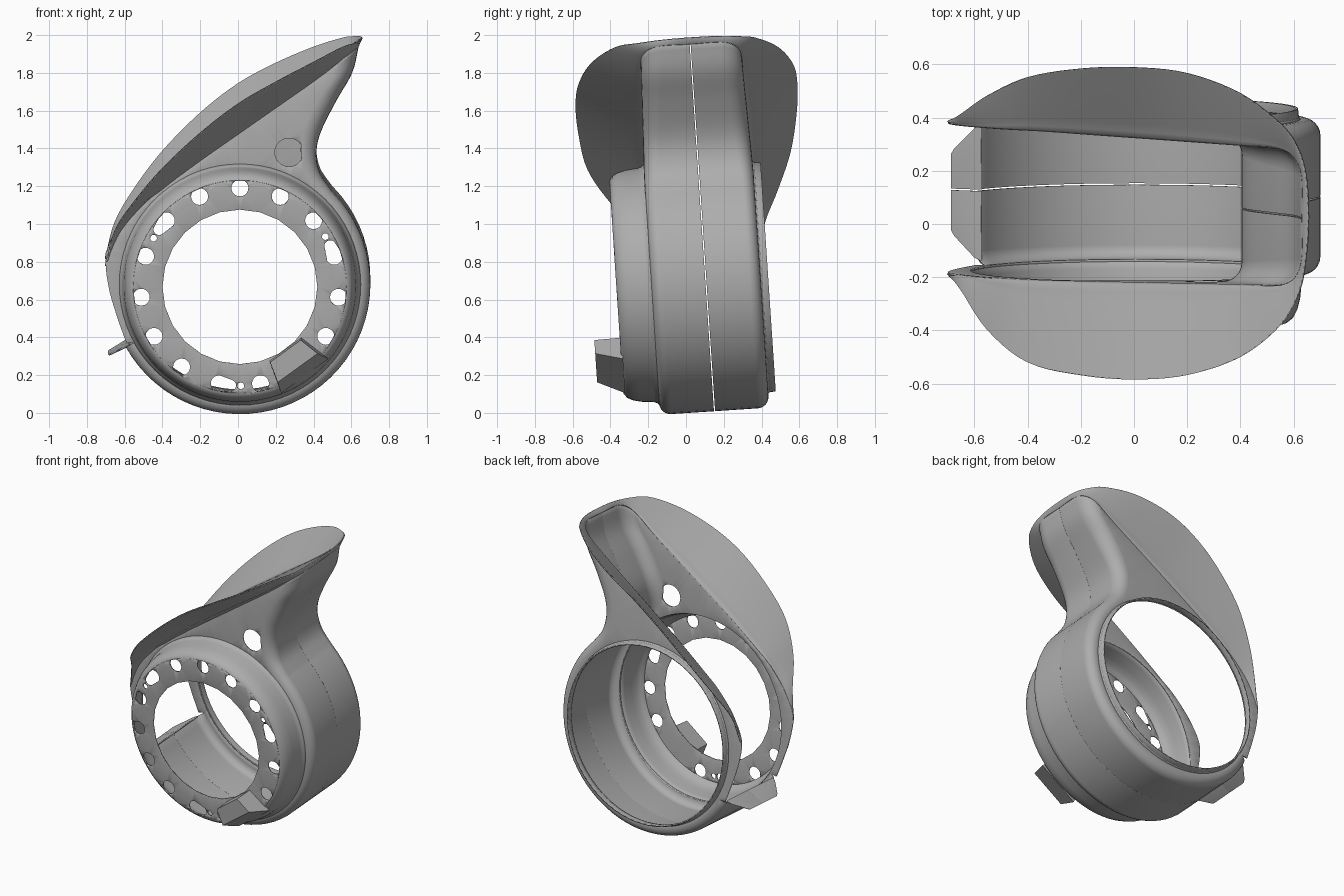
import bpy, bmesh
from math import sin, cos, radians, pi
from mathutils import Vector, Matrix
from mathutils.geometry import delaunay_2d_cdt

if "Cube" in bpy.data.objects:
    bpy.data.objects.remove(bpy.data.objects["Cube"])

grey = bpy.data.materials.new("plain grey")
grey.use_nodes = True
grey.diffuse_color = (0.42, 0.42, 0.42, 1)
grey.node_tree.nodes["Principled BSDF"].inputs["Base Color"].default_value = (0.42, 0.42, 0.42, 1)

# Shared dimensions: the body axis runs along y and leans slightly
CX, CZ, RADIUS = 0.01, 0.692, 0.686
FRONT, SEAM, BACK, GAP = -0.2, 0.085, 0.37, 0.003
LEAN = Matrix.Translation((0, 0, 1)) @ Matrix.Rotation(radians(3.8), 4, 'X') @ Matrix.Translation((0, 0, -1))


def finish(bm, name, thickness=0.01):
    bmesh.ops.remove_doubles(bm, verts=bm.verts, dist=0.0005)
    bmesh.ops.recalc_face_normals(bm, faces=bm.faces)
    bm.transform(LEAN)
    mesh = bpy.data.meshes.new(name)
    bm.to_mesh(mesh)
    bm.free()
    ob = bpy.data.objects.new(name, mesh)
    bpy.context.collection.objects.link(ob)
    mesh.materials.append(grey)
    bpy.ops.object.select_all(action='DESELECT')
    ob.select_set(True)
    bpy.context.view_layer.objects.active = ob
    bpy.ops.object.shade_smooth_by_angle(angle=radians(35))
    if thickness:
        mod = ob.modifiers.new("thickness", 'SOLIDIFY')
        mod.thickness = thickness
        mod.offset = 0
        flat = ob.modifiers.new("flat walls", 'WEIGHTED_NORMAL')
        flat.keep_sharp = True


def smooth(points, steps=5):
    """Catmull-Rom curve through the points."""
    p = [Vector(q) for q in points]
    p = [2 * p[0] - p[1]] + p + [2 * p[-1] - p[-2]]
    out = []
    for a, b, c, d in zip(p, p[1:], p[2:], p[3:]):
        for i in range(steps):
            t = i / steps
            out.append(0.5 * (2 * b + (c - a) * t + (2 * a - 5 * b + 4 * c - d) * t ** 2
                              + (3 * b - a - 3 * c + d) * t ** 3))
    return out + [p[-2]]


def loft(bm, rows, closed=False):
    """Quad skin over rows of points."""
    grid = [[bm.verts.new(p) for p in row] for row in rows]
    if closed:
        grid.append(grid[0])
    for r, s in zip(grid, grid[1:]):
        for i in range(len(r) - 1):
            bm.faces.new((r[i], r[i + 1], s[i + 1], s[i]))


def inside(p, loop):
    """Even-odd test of a point against a closed loop."""
    hit = False
    for i in range(len(loop)):
        a, b = loop[i - 1], loop[i]
        if (a[1] > p.y) != (b[1] > p.y) and p.x < a[0] + (b[0] - a[0]) * (p.y - a[1]) / (b[1] - a[1]):
            hit = not hit
    return hit


def fill(bm, loops, v):
    """Flat sheet at depth v; the first loop is the border, the rest are holes."""
    points, edges = [], []
    for loop in loops:
        start, n = len(points), len(loop)
        points += [Vector((p[0], p[1])) for p in loop]
        edges += [(start + i, start + (i + 1) % n) for i in range(n)]
    coords, _, faces, *_ = delaunay_2d_cdt(points, edges, [], 0, 1e-5)
    verts = [bm.verts.new((c.x, v, c.y)) for c in coords]
    for f in faces:
        mid = sum((coords[i] for i in f), Vector((0, 0))) / len(f)
        if inside(mid, loops[0]) and not any(inside(mid, hole) for hole in loops[1:]):
            bm.faces.new([verts[i] for i in f])
    bmesh.ops.delete(bm, geom=[w for w in verts if not w.link_faces], context='VERTS')


def narrow(co):
    """The spout narrows a little towards its tip."""
    t = min(1, max(0, (co[2] - 1.25) / 0.7))
    return Vector((co[0], SEAM + (co[1] - SEAM) * (1 - 0.09 * t), co[2]))


def polar(r, deg):
    a = radians(deg)
    return Vector((CX + r * cos(a), CZ + r * sin(a)))


def circle(center, r, n=20):
    return [(center[0] + r * cos(2 * pi * i / n), center[1] + r * sin(2 * pi * i / n)) for i in range(n)]


def ring(r, n=72):
    return circle((CX, CZ), r, n)


def revolve(bm, profile, n=72):
    rows = []
    for i in range(n):
        rows.append([(p.x, v, p.y) for r, v in profile for p in [polar(r, 360 * i / n)]])
    loft(bm, rows, closed=True)


# Outer outline: round belly, then the throat and the rising spout
belly = [polar(RADIUS, a) for a in range(-151, 45, 5)]
spout = smooth([polar(RADIUS, 45), (0.43, 1.275), (0.41, 1.385), (0.435, 1.5),
                (0.515, 1.66), (0.6, 1.81), (0.635, 1.95)])
outline = belly + spout
inward, corner = [], []
for i, p in enumerate(outline):
    t = max(0, (i - len(belly)) / (len(spout) - 1))
    d = outline[min(i + 1, len(outline) - 1)] - outline[max(i - 1, 0)]
    n = Vector((-d.y, d.x)).normalized()
    inward.append(n.lerp(Vector((-0.8, -0.6)), t ** 2).normalized())
    corner.append(0.055 + 0.065 * t)

# Mouth line on the side walls and the free edge of the flared collar
TAIL = [(-0.59, 0.38), (-0.64, 0.52), (-0.685, 0.68)]
MOUTH = [(-0.695, 0.83), (-0.62, 0.98), (-0.5, 1.12), (-0.4, 1.2), (-0.2, 1.35),
         (0, 1.49), (0.2, 1.63), (0.4, 1.77), (0.54, 1.878)]
EDGE = [(-0.7, 0.79), (-0.65, 0.98), (-0.55, 1.15), (-0.4, 1.345), (-0.2, 1.545),
        (0, 1.7), (0.2, 1.81), (0.4, 1.9), (0.55, 1.955)]
EDGE_FRONT = [-0.2, -0.25, -0.39, -0.5, -0.535, -0.54, -0.515, -0.44, -0.315]
EDGE_BACK = [0.37, 0.415, 0.495, 0.575, 0.62, 0.635, 0.62, 0.55, 0.44]
EDGE_DROP = [0, 0, 0.01, 0.02, 0.03, 0.03, 0.025, 0.015, 0]


def shell_half(name, wall, hole, extra):
    s = 1 if wall < SEAM else -1
    bm = bmesh.new()
    rows = []
    for p, n, r in zip(outline, inward, corner):
        row = []
        for k in range(7):
            a = k * pi / 12
            q = p + n * r * (1 - sin(a))
            row.append((q.x, wall + s * r * (1 - cos(a)), q.y))
        rows.append(row + [(p.x, SEAM - s * GAP, p.y)])
    loft(bm, rows)
    inset = [p + n * r for p, n, r in zip(outline, inward, corner)]
    border = inset + list(reversed(smooth(TAIL + MOUTH)[:-1]))
    fill(bm, [border, ring(hole)] + extra, wall)
    for v in bm.verts:
        v.co = narrow(v.co)
    finish(bm, name)


shell_half("front_shell", FRONT, 0.625, [circle((0.27, 1.393), 0.075, 32)])
shell_half("back_shell", BACK, 0.605, [])

# Flared collar around the mouth
tip_root = [(0.607, FRONT + 0.035, 1.93), (0.635, FRONT + 0.12, 1.95), (0.635, SEAM, 1.95),
            (0.635, BACK - 0.12, 1.95), (0.607, BACK - 0.035, 1.93)]
tip_edge = [(0.62, -0.19, 1.97), (0.645, -0.06, 1.98), (0.655, 0.09, 1.982),
            (0.645, 0.25, 1.98), (0.61, 0.36, 1.97)]
root = ([(x, FRONT, z) for x, z in MOUTH] + tip_root + [(x, BACK, z) for x, z in reversed(MOUTH)])
edge = ([(x, v, z - d) for (x, z), v, d in zip(EDGE, EDGE_FRONT, EDGE_DROP)] + tip_edge
        + [(x, v, z) for (x, z), v in reversed(list(zip(EDGE, EDGE_BACK)))])
bm = bmesh.new()
rows = []
for a, b in zip(smooth([narrow(p) for p in root]), smooth(edge)):
    lift = a + (b - a) * 0.1
    lift.y = a.y
    near = a.lerp(b, 0.2)
    row = [a.lerp(lift, t).lerp(lift.lerp(near, t), t) for t in (0, 0.33, 0.66, 1)]
    rows.append(row + [b])
loft(bm, rows)
finish(bm, "flared_collar")

# Front drum wall with rounded shoulder
bm = bmesh.new()
revolve(bm, [(0.637, FRONT), (0.625, FRONT - 0.01), (0.617, -0.23), (0.61, -0.3), (0.6, -0.34),
             (0.586, -0.368), (0.565, -0.385)])
finish(bm, "front_drum")

# Drilled flange: a fifteen-hole circle with three keyhole slots
bm = bmesh.new()
holes = []
for k in range(15):
    deg = 90 - 24 * k
    if k == 6:
        continue
    if k % 5 == 3:
        a, b = polar(0.525, deg), polar(0.525, deg + 6.5)
        side = (b - a).normalized()
        slot = []
        for q in circle((0, 0), 1):
            q = Vector(q)
            slot.append(b + q * 0.03 if q.dot(side) > 0.01 else a + q * 0.045)
        holes += [slot, circle(polar(0.525, deg + 12.5), 0.018, 12)]
    else:
        holes.append(circle(polar(0.525, deg), 0.045))
fill(bm, [ring(0.565), ring(0.41, 24)] + holes, -0.385)
finish(bm, "drilled_flange")

# Wedge hood on the flange
bm = bmesh.new()
axis = polar(1, -54) - Vector((CX, CZ))
side = Vector((-axis.y, axis.x))
for v, r0, r1, h0, h1 in ((-0.38, 0.41, 0.585, 0.105, 0.155), (-0.525, 0.41, 0.52, 0.1, 0.13)):
    for r, h in ((r0, h0), (r1, h1)):
        for s in (-1, 1):
            q = Vector((CX, CZ)) + axis * r + side * h * s
            bm.verts.new((q.x, v, q.y))
bmesh.ops.convex_hull(bm, input=bm.verts)
finish(bm, "wedge_hood", 0)

# Back lip round the open side
bm = bmesh.new()
revolve(bm, [(0.615, BACK), (0.606, BACK + 0.01), (0.602, 0.415)])
finish(bm, "back_lip")

# Split tab at the end of the belly
for name, s, reach in (("front_tab", -1, 0.265), ("back_tab", 1, 0.245)):
    bm = bmesh.new()
    plan = [(0, GAP), (1, GAP), (1, reach - 0.11), (0.9, reach - 0.09), (0.2, reach - 0.01), (0, reach)]
    bm.faces.new([bm.verts.new((-0.575 - 0.11 * d, SEAM + s * v, 0.37 - 0.06 * d)) for d, v in plan])
    finish(bm, name)
